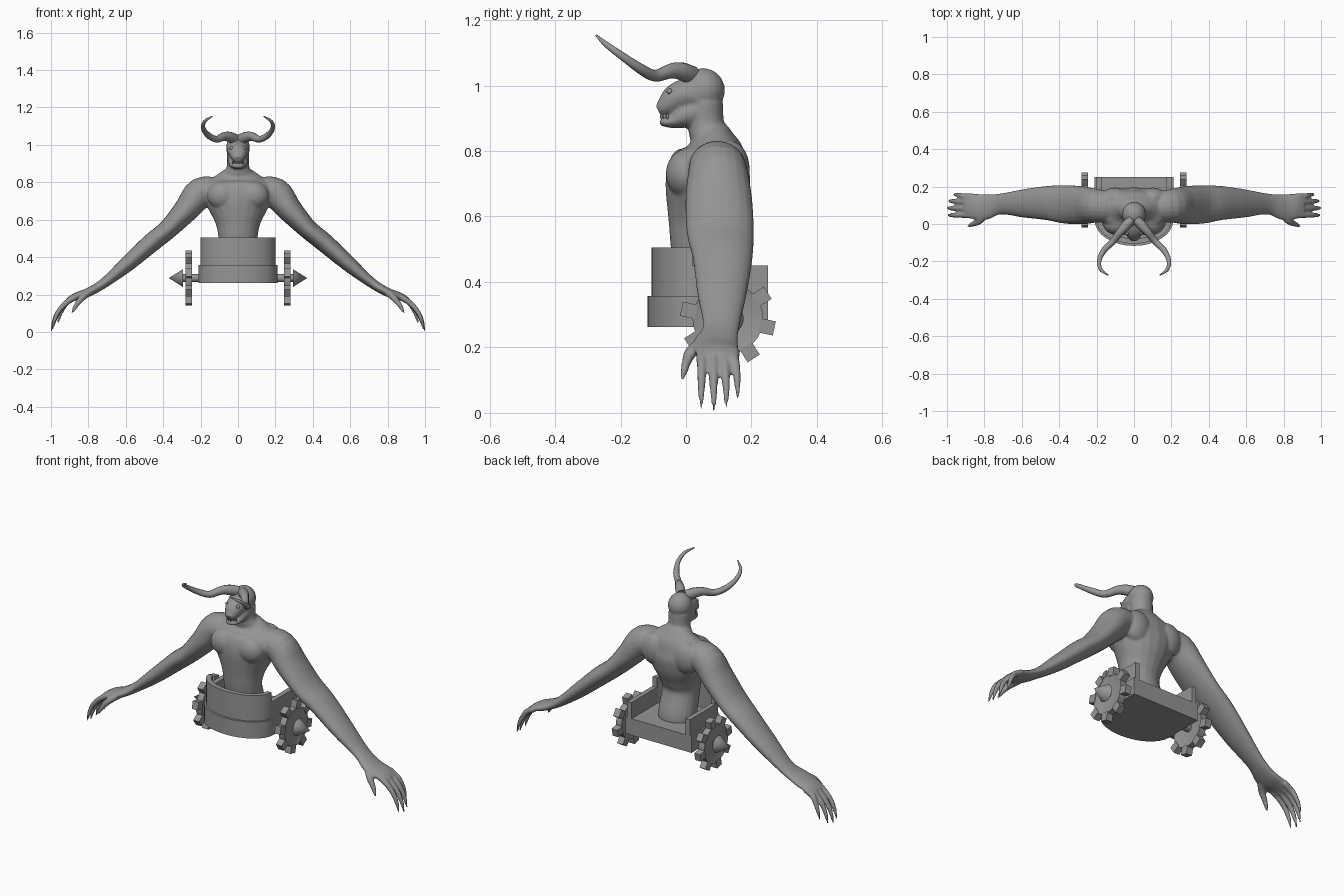
import bpy, bmesh, math
from mathutils import Vector, Matrix

if "Cube" in bpy.data.objects:
    bpy.data.objects.remove(bpy.data.objects["Cube"])

grey = bpy.data.materials.new("stone grey")
grey.diffuse_color = (0.3, 0.3, 0.3, 1)
grey.use_nodes = True
grey.node_tree.nodes["Principled BSDF"].inputs["Base Color"].default_value = grey.diffuse_color


def finish(bm, name, angle=None):
    bmesh.ops.recalc_face_normals(bm, faces=bm.faces)
    me = bpy.data.meshes.new(name)
    bm.to_mesh(me)
    bm.free()
    me.materials.append(grey)
    ob = bpy.data.objects.new(name, me)
    bpy.context.collection.objects.link(ob)
    if angle:
        bpy.context.view_layer.objects.active = ob
        ob.select_set(True)
        bpy.ops.object.shade_smooth_by_angle(angle=math.radians(angle))
        ob.select_set(False)
    return ob


def spline(pts, steps):
    """Catmull-Rom resampling of points that also carry radii."""
    p = [Vector(q) for q in pts]
    p = [p[0] * 2 - p[1]] + p + [p[-1] * 2 - p[-2]]
    out = []
    for i in range(1, len(p) - 2):
        a, b, c, d = p[i - 1:i + 3]
        for k in range(steps):
            t = k / steps
            out.append(0.5 * (2 * b + (c - a) * t + (2 * a - 5 * b + 4 * c - d) * t * t
                              + (3 * b - a - 3 * c + d) * t ** 3))
    return out + [p[-2]]


def tube(bm, pts, axis, side=1, n=20, steps=4):
    """Closed loft of ellipses (x, y, z, radius along axis, other radius)."""
    s = spline(pts, steps)
    c = [Vector((q[0] * side, q[1], q[2])) for q in s]
    rings = []
    for i, q in enumerate(s):
        t = (c[min(i + 1, len(c) - 1)] - c[max(i - 1, 0)]).normalized()
        u = Vector(axis)
        u = (u - t * u.dot(t)).normalized()
        v = t.cross(u)
        rings.append([bm.verts.new(c[i] + u * q[3] * math.cos(a) + v * q[4] * math.sin(a))
                      for a in (math.tau * k / n for k in range(n))])
    for r, w in zip(rings, rings[1:]):
        for k in range(n):
            bm.faces.new((r[k], r[(k + 1) % n], w[(k + 1) % n], w[k]))
    bm.faces.new(rings[0])
    bm.faces.new(rings[-1])


def ball(bm, loc, size):
    m = Matrix.Translation(loc) @ Matrix.Diagonal((*size, 1))
    bmesh.ops.create_uvsphere(bm, u_segments=20, v_segments=14, radius=1, matrix=m)


def cone(bm, x0, x1, r0, r1, y, z, n=24):
    m = Matrix.Translation(((x0 + x1) / 2, y, z)) @ Matrix.Rotation(math.pi / 2, 4, 'Y')
    return bmesh.ops.create_cone(bm, cap_ends=True, segments=n, radius1=r0, radius2=r1,
                                 depth=x1 - x0, matrix=m)


X, Y = (1, 0, 0), (0, 1, 0)

# Torso and neck
bm = bmesh.new()
tube(bm, [(0, .085, .33, .10, .09), (0, .075, .38, .105, .095), (0, .045, .5, .105, .09),
          (0, .05, .58, .12, .105), (0, .062, .66, .16, .125), (0, .07, .74, .19, .127),
          (0, .08, .80, .17, .10), (0, .075, .84, .11, .068), (0, .062, .875, .063, .056),
          (0, .058, .95, .06, .055)], X)
# Chest muscles, shoulder blades
for s in (-1, 1):
    ball(bm, (s * .08, .0, .73), (.085, .062, .075))
    ball(bm, (s * .10, .14, .74), (.08, .055, .09))

# Head: skull, snout and lower jaw
ball(bm, (0, .052, .985), (.064, .067, .068))
tube(bm, [(0, .04, .975, .06, .06), (0, 0, .972, .06, .05), (0, -.035, .957, .05, .045),
          (0, -.065, .935, .037, .03), (0, -.085, .924, .022, .017)], X)
tube(bm, [(0, .05, .93, .055, .05), (0, 0, .91, .055, .042), (0, -.04, .891, .042, .022),
          (0, -.07, .888, .03, .013), (0, -.08, .888, .018, .008)], X)

for s in (-1, 1):
    # Arms
    tube(bm, [(.10, .09, .755, .08, .07), (.20, .097, .742, .09, .083),
              (.275, .10, .655, .102, .068), (.37, .105, .553, .103, .053),
              (.465, .112, .475, .092, .051), (.59, .11, .365, .076, .042),
              (.715, .107, .262, .056, .027), (.80, .09, .212, .07, .024),
              (.865, .095, .19, .068, .021), (.905, .10, .17, .058, .015)], Y, s)
    # Fingers (root y, tip y, tip x, tip z)
    for y0, y1, x1, z1 in ((.048, .047, .995, .012), (.083, .085, 1.0, .003),
                           (.118, .123, .992, .013), (.147, .157, .965, .04)):
        tube(bm, [(.865, y0, .188, .018, .017), (.91, y0, .162, .016, .016),
                  (x1 - .04, (y0 + y1) / 2, z1 + .105, .014, .014),
                  (x1 - .015, y1, z1 + .055, .011, .011),
                  (x1, y1, z1, .004, .004)], Y, s, 12)
    # Thumb
    tube(bm, [(.80, .05, .21, .025, .02), (.83, .015, .185, .02, .018),
              (.86, 0, .15, .014, .014), (.875, -.006, .125, .011, .011),
              (.887, -.013, .102, .005, .005)], Y, s, 12)
body = finish(bm, "body")
rm = body.modifiers.new("merge", 'REMESH')
rm.mode, rm.voxel_size, rm.use_smooth_shade = 'VOXEL', .0065, True
sm = body.modifiers.new("soften", 'SMOOTH')
sm.factor, sm.iterations = .5, 4

# Horns
for s in (-1, 1):
    bm = bmesh.new()
    tube(bm, [(.015, .02, 1.03, .03, .025), (.045, -.01, 1.042, .028, .026),
              (.075, -.045, 1.045, .023, .021), (.115, -.095, 1.03, .018, .018),
              (.16, -.14, 1.052, .016, .016), (.186, -.195, 1.09, .012, .012),
              (.178, -.243, 1.125, .009, .009), (.138, -.274, 1.153, .003, .003)],
         (0, 0, 1), s, 12)
    finish(bm, "horn", 50)

# Eyes, nostrils and teeth
bm = bmesh.new()
for s in (-1, 1):
    ball(bm, (s * .034, -.05, .982), (.011, .009, .009))
    ball(bm, (s * .014, -.082, .933), (.006, .006, .005))
    for k in range(3):
        ball(bm, (s * (.007 + .011 * k), -.075 + .009 * k, .906), (.004, .004, .009))
finish(bm, "face_details", 50)


# Chariot tub with a rounded front
def outline(w, yf, yr=.25, n=16):
    arc = [(w * math.cos(a), .02 + (yf - .02) * math.sin(a))
           for a in (math.pi * k / n for k in range(n + 1))]
    return [(w, yr)] + arc + [(-w, yr)]


def prism(bm, pts, z0, z1):
    f = bm.faces.new([bm.verts.new((x, y, z0)) for x, y in pts])
    r = bmesh.ops.extrude_face_region(bm, geom=[f])
    vs = [v for v in r['geom'] if isinstance(v, bmesh.types.BMVert)]
    bmesh.ops.translate(bm, verts=vs, vec=(0, 0, z1 - z0))


bm = bmesh.new()
prism(bm, outline(.21, -.117), .262, .357)
finish(bm, "tub_base", 30)

bm = bmesh.new()
outer, inner = outline(.2, -.105), outline(.172, -.078)
prism(bm, outer[1:-1] + inner[1:-1][::-1], .35, .505)
for s in (-1, 1):
    prism(bm, [(s * .2, .02), (s * .2, .25), (s * .172, .25), (s * .172, .02)], .35, .45)
finish(bm, "tub_wall", 30)

# Axle
bm = bmesh.new()
cone(bm, -.3, .3, .022, .022, .128, .288, 12)
finish(bm, "axle", 40)

# Toothed wheels with hub spikes
for s in (-1, 1):
    bm = bmesh.new()
    cone(bm, .245, .282, .108, .108, .128, .288, 32)
    caps = [f for f in bm.faces if len(f.verts) > 4]
    bmesh.ops.inset_individual(bm, faces=caps, thickness=.022, depth=-.008)
    for k in range(8):
        m = (Matrix.Translation((.2635, .128, .288))
             @ Matrix.Rotation(math.radians(-12 + 45 * k), 4, 'X')
             @ Matrix.Translation((0, .122, 0)) @ Matrix.Diagonal((.037, .046, .044, 1)))
        bmesh.ops.create_cube(bm, size=1, matrix=m)
    cone(bm, .293, .37, .048, 0, .128, .288, 24)
    bmesh.ops.scale(bm, vec=(s, 1, 1), verts=bm.verts)
    finish(bm, "toothed_wheel", 30)
